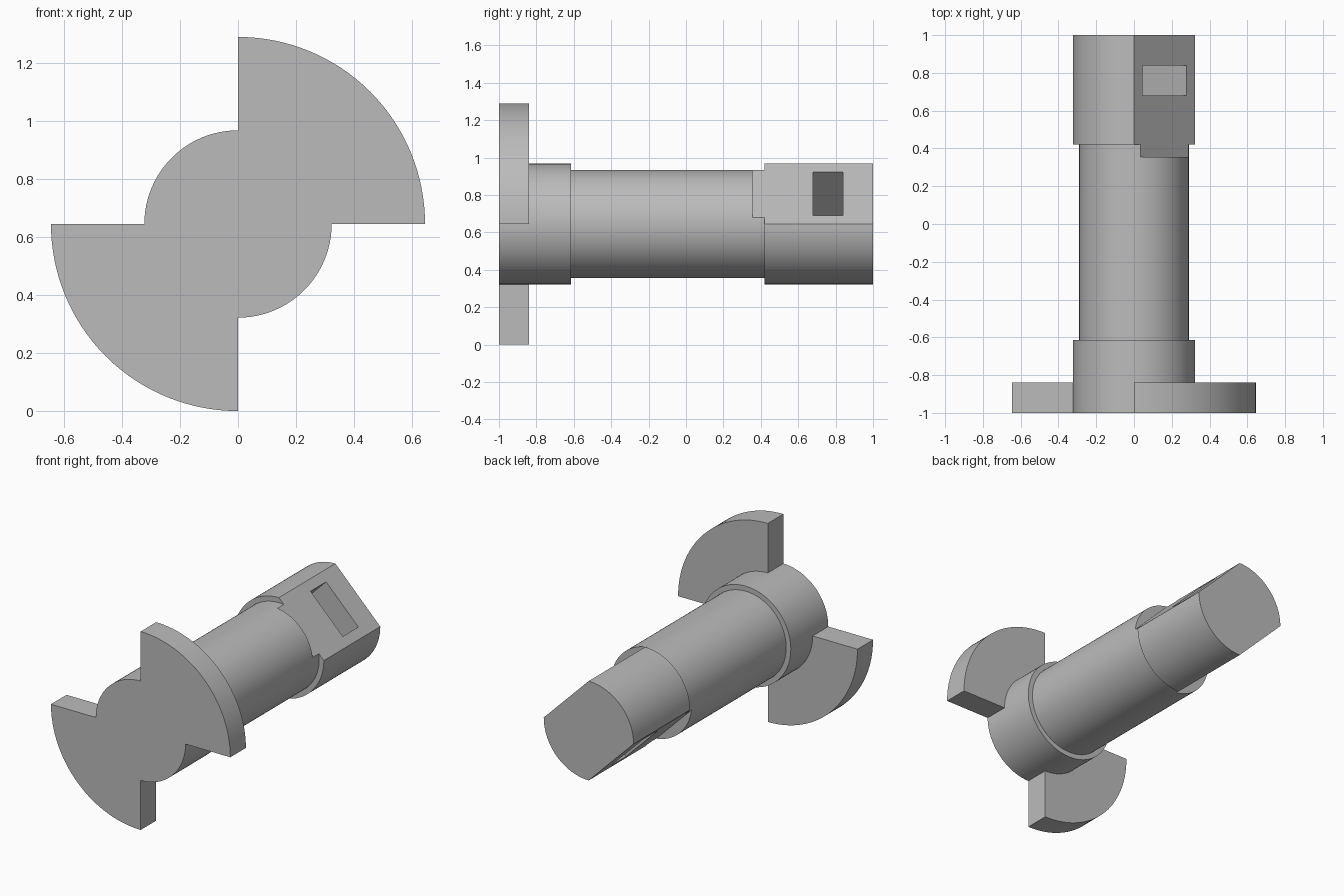
import bpy, bmesh
from math import sin, cos, pi, radians, sqrt
from mathutils import Matrix

if "Cube" in bpy.data.objects:
    bpy.data.objects.remove(bpy.data.objects["Cube"], do_unlink=True)

AXIS_Z = 0.645      # height of the shaft axis
FLANGE_R = 0.645
COLLAR_R = 0.323
BARREL_R = 0.29
FLAT_DIST = COLLAR_R / sqrt(2)
SEGMENTS = 128

steel = bpy.data.materials.new("Grey steel")
steel.use_nodes = True
grey = (0.5, 0.5, 0.5, 1)
steel.diffuse_color = grey
steel.node_tree.nodes["Principled BSDF"].inputs["Base Color"].default_value = grey


def add_object(name, bm):
    bmesh.ops.recalc_face_normals(bm, faces=bm.faces)
    mesh = bpy.data.meshes.new(name)
    bm.to_mesh(mesh)
    bm.free()
    mesh.materials.append(steel)
    obj = bpy.data.objects.new(name, mesh)
    bpy.context.collection.objects.link(obj)
    return obj


def activate(obj):
    bpy.ops.object.select_all(action='DESELECT')
    obj.select_set(True)
    bpy.context.view_layer.objects.active = obj


def arc_point(radius, angle, y):
    return (radius * cos(angle), y, AXIS_Z + radius * sin(angle))


def cut(obj, size, centre, tilt):
    """Cut a box out of obj; the box is turned about the shaft axis."""
    bm = bmesh.new()
    place = (Matrix.Translation((0, 0, AXIS_Z)) @ Matrix.Rotation(tilt, 4, 'Y')
             @ Matrix.Translation(centre) @ Matrix.Diagonal((*size, 1)))
    bmesh.ops.create_cube(bm, size=1, matrix=place)
    cutter = add_object("cutter", bm)
    cutter.hide_render = True
    mod = obj.modifiers.new("cut", 'BOOLEAN')
    mod.operation = 'DIFFERENCE'
    mod.solver = 'EXACT'
    mod.object = cutter
    activate(obj)
    bpy.ops.object.modifier_apply(modifier=mod.name)
    bpy.data.objects.remove(cutter, do_unlink=True)


# Flange plate: two opposite quarter lobes joined by the collar outline
bm = bmesh.new()
outline = []
steps = SEGMENTS // 4
for quarter, radius in enumerate((FLANGE_R, COLLAR_R) * 2):
    for i in range(steps + 1):
        angle = (quarter + i / steps) * pi / 2
        outline.append(bm.verts.new(arc_point(radius, angle, -1)))
plate = bm.faces.new(outline)
extruded = bmesh.ops.extrude_face_region(bm, geom=[plate])["geom"]
bmesh.ops.translate(bm, vec=(0, 0.16, 0),
                    verts=[v for v in extruded if isinstance(v, bmesh.types.BMVert)])
flange = add_object("flange", bm)

# Stepped shaft: collar, slimmer barrel, head
profile = [(COLLAR_R, -0.84), (COLLAR_R, -0.615), (BARREL_R, -0.615),
           (BARREL_R, 0.42), (COLLAR_R, 0.42), (COLLAR_R, 1)]
bm = bmesh.new()
rings = [[bm.verts.new(arc_point(r, 2 * pi * i / SEGMENTS, y)) for i in range(SEGMENTS)]
         for r, y in profile]
for a, b in zip(rings, rings[1:]):
    for i in range(SEGMENTS):
        j = (i + 1) % SEGMENTS
        bm.faces.new((a[i], a[j], b[j], b[i]))
bm.faces.new(rings[0])
bm.faces.new(rings[-1])
shaft = add_object("shaft", bm)

# Two opposite flats on the head, running a little into the barrel
for tilt in (45, 225):
    cut(shaft, (1, 0.845, 0.4), (0, 0.355 + 0.845 / 2, FLAT_DIST + 0.2), radians(tilt))

# Rectangular slot through the flats
cut(shaft, (0.328, 0.16, 1), (0, 0.76, 0), radians(45))

for obj in (flange, shaft):
    activate(obj)
    bpy.ops.object.shade_smooth_by_angle(angle=radians(30))
